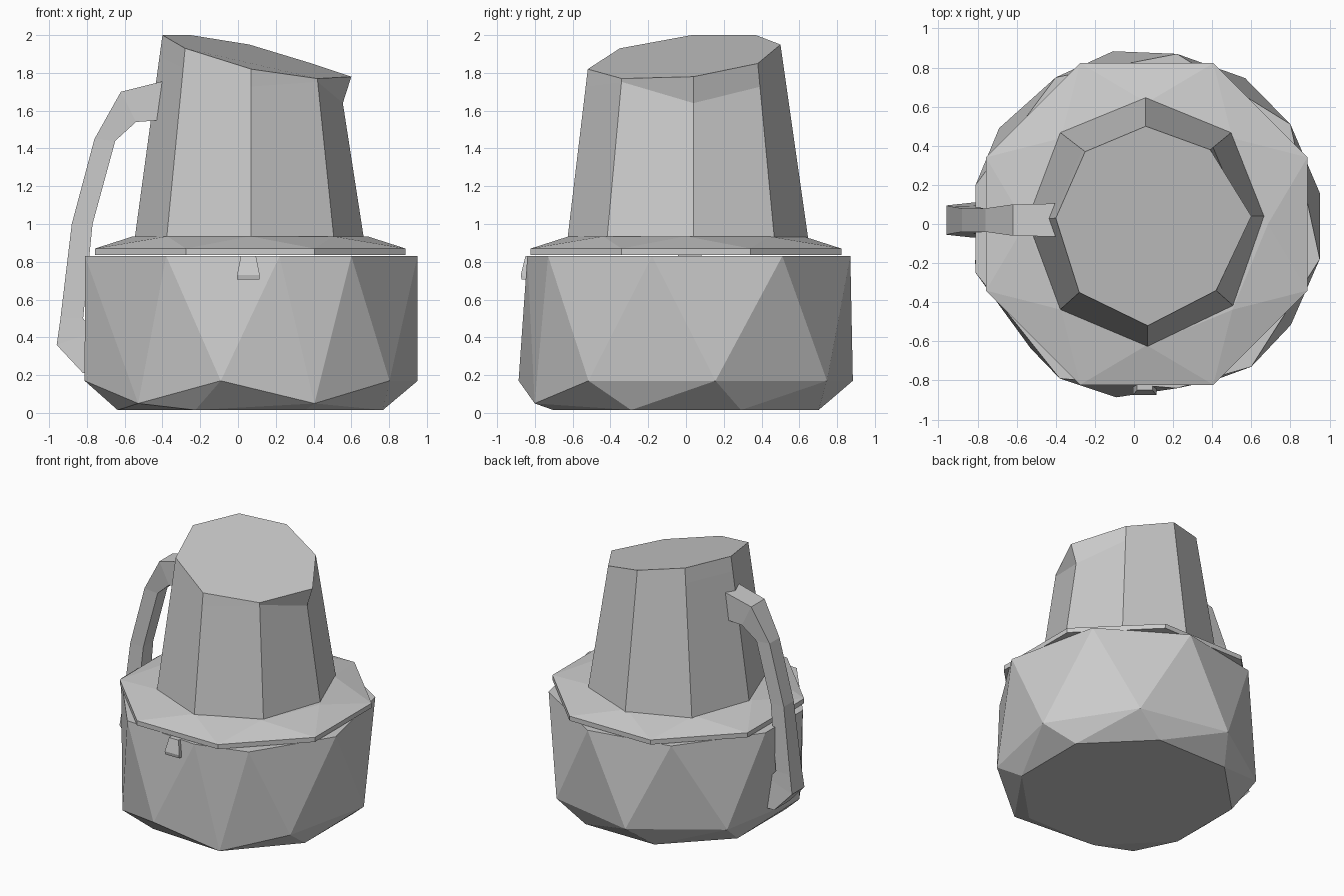
import bpy, bmesh
from math import sin, cos, radians
from mathutils import Vector

cube = bpy.data.objects.get("Cube")
if cube:
    bpy.data.objects.remove(cube)

grey = bpy.data.materials.new("plain grey")
grey.use_nodes = True
colour = (0.6, 0.6, 0.6, 1)
grey.diffuse_color = colour
grey.node_tree.nodes["Principled BSDF"].inputs["Base Color"].default_value = colour


def finish(bm, name):
    bmesh.ops.recalc_face_normals(bm, faces=bm.faces)
    mesh = bpy.data.meshes.new(name)
    bm.to_mesh(mesh)
    bm.free()
    mesh.materials.append(grey)
    ob = bpy.data.objects.new(name, mesh)
    bpy.context.collection.objects.link(ob)
    return ob


def hull(name, points):
    """Faceted solid wrapped around a few points."""
    bm = bmesh.new()
    for p in points:
        bm.verts.new(p)
    res = bmesh.ops.convex_hull(bm, input=bm.verts[:])
    loose = {v for v in res["geom_interior"] + res["geom_unused"]
             if isinstance(v, bmesh.types.BMVert)}
    bmesh.ops.delete(bm, geom=list(loose), context="VERTS")
    return finish(bm, name)


def loft(name, rings):
    """Closed solid through rings of equal length."""
    bm = bmesh.new()
    rows = [[bm.verts.new(p) for p in ring] for ring in rings]
    n = len(rows[0])
    for a, b in zip(rows, rows[1:]):
        for i in range(n):
            j = (i + 1) % n
            bm.faces.new((a[i], a[j], b[j], b[i]))
    bm.faces.new(rows[0])
    bm.faces.new(rows[-1])
    return finish(bm, name)


def ring(radius, z, angles, cx=0.065):
    return [(cx + radius * cos(radians(a)), radius * sin(radians(a)), z) for a in angles]


octagon = [22.5 + 45 * i for i in range(8)]

# faceted bowl: foot, low rim and upper rim
low_rim = ring(0.9, 0.17, (260, 325, 10, 56, 101, 147, 193))
chine = ring(0.87, 0.05, (227, 293))
upper_rim = [(x, y, 0.83) for x, y in (
    (-0.38, -0.79), (0.22, -0.84), (0.6, -0.73), (0.95, -0.18), (0.8, 0.51),
    (0.22, 0.87), (-0.4, 0.75), (-0.81, 0.2), (-0.81, -0.25))]
hull("base_bowl", low_rim + chine + upper_rim + ring(0.76, 0.015, octagon))

# lid with a thin edge rising to the tower
hull("lid", ring(0.89, 0.835, octagon) + ring(0.89, 0.87, octagon)
     + ring(0.62, 0.935, [45 * i for i in range(8)]))

# tapered tower with slanted top and small spout
foot = [Vector((x, y, 0.9)) for x, y in (
    (0.67, 0.04), (0.5, 0.47), (0.06, 0.65), (-0.38, 0.47),
    (-0.55, 0.02), (-0.38, -0.44), (0.07, -0.63), (0.51, -0.42))]
top = [Vector(p) for p in (
    (0.6, 0.04, 1.78), (0.39, 0.38, 1.85), (0.06, 0.5, 1.95), (-0.25, 0.37, 2.0),
    (-0.4, 0.03, 2.0), (-0.28, -0.35, 1.93), (0.07, -0.52, 1.82), (0.42, -0.34, 1.77))]
share = (0.85, 0.87, 0.9, 0.9, 0.9, 0.9, 0.9, 0.98)
neck = [a.lerp(b, t) for a, b, t in zip(foot, top, share)]
neck[0] = Vector((0.555, 0.04, 1.64))
loft("tower", [foot, neck, top])

# handle: sections of outer and inner edge with half width
sections = (
    ((-0.38, 1.76), (-0.40, 1.55), 0.085),
    ((-0.62, 1.70), (-0.54, 1.54), 0.08),
    ((-0.76, 1.45), (-0.65, 1.44), 0.06),
    ((-0.88, 1.00), (-0.77, 1.00), 0.06),
    ((-0.94, 0.50), (-0.82, 0.50), 0.07),
    ((-0.96, 0.36), (-0.76, 0.43), 0.075),
    ((-0.82, 0.21), (-0.72, 0.21), 0.09))
mid = 0.02
loft("handle", [[(o[0], mid - w, o[1]), (o[0], mid + w, o[1]),
                 (i[0], mid + w, i[1]), (i[0], mid - w, i[1])]
                for o, i, w in sections])

# small catch on the front
catch = []
for half, y, z in ((0.04, -0.80, 0.83), (0.04, -0.85, 0.83), (0.035, -0.85, 0.77),
                   (0.06, -0.875, 0.73), (0.06, -0.87, 0.705), (0.06, -0.80, 0.705)):
    catch += [(0.055 - half, y, z), (0.055 + half, y, z)]
hull("front_catch", catch)
